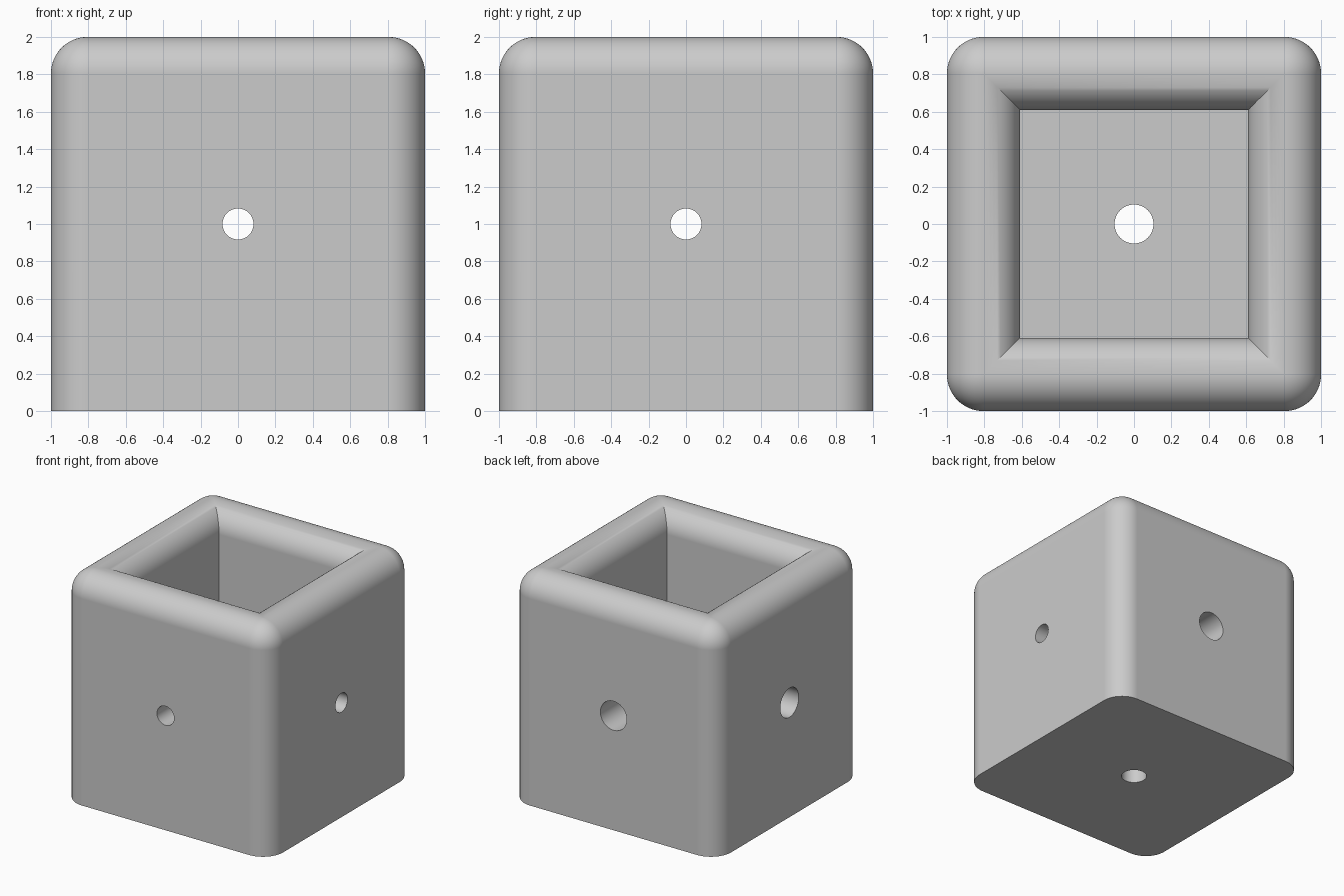
import bpy, bmesh
from math import sin, cos, pi
from mathutils import Matrix, Vector

cube = bpy.data.objects.get("Cube")
if cube:
    bpy.data.objects.remove(cube, do_unlink=True)

R = 0.195            # rim radius, half the wall thickness
MID = 1 - R          # centre line of the walls
FLOOR = 0.39
STEPS = 16

grey = bpy.data.materials.new("light_grey")
grey.use_nodes = True
colour = (0.6, 0.6, 0.6, 1)
grey.diffuse_color = colour
grey.node_tree.nodes["Principled BSDF"].inputs["Base Color"].default_value = colour


def ring(bm, offset, z):
    """Square loop: rounded outside the wall centre line, sharp inside it."""
    verts = []
    for corner in range(4):
        turn = Matrix.Rotation(corner * pi / 2, 3, 'Z')
        for i in range(STEPS + 1):
            a = i / STEPS * pi / 2
            if offset > 0:
                p = Vector((MID + offset * cos(a), MID + offset * sin(a), z))
            else:
                p = Vector((MID + offset, MID + offset, z))
            verts.append(bm.verts.new(turn @ p))
    return verts


# Box: outer wall, round rim, inner wall and floor
profile = [(R, 0)]
for i in range(2 * STEPS + 1):
    a = i * pi / (2 * STEPS)
    offset = 0 if i == STEPS else R * cos(a)
    profile.append((offset, 2 - R + R * sin(a)))
profile.append((-R, FLOOR))

bm = bmesh.new()
rings = [ring(bm, d, z) for d, z in profile]
for low, high in zip(rings, rings[1:]):
    n = len(low)
    for i in range(n):
        j = (i + 1) % n
        bm.faces.new((low[i], low[j], high[j], high[i]))
bm.faces.new(rings[0][::-1])
bm.faces.new(rings[-1])
bmesh.ops.remove_doubles(bm, verts=bm.verts, dist=0.0001)
bmesh.ops.recalc_face_normals(bm, faces=bm.faces)
mesh = bpy.data.meshes.new("box")
bm.to_mesh(mesh)
bm.free()
mesh.materials.append(grey)
box = bpy.data.objects.new("box", mesh)
bpy.context.collection.objects.link(box)
bpy.context.view_layer.objects.active = box
box.select_set(True)

# Holes: small at front and +x, large at back and -x, medium in the floor
holes = [((0, -1, 0), 0.083), ((1, 0, 0), 0.083),
         ((0, 1, 0), 0.127), ((-1, 0, 0), 0.127), ((0, 0, -1), 0.104)]
bm = bmesh.new()
for direction, radius in holes:
    d = Vector(direction)
    place = Matrix.Translation(Vector((0, 0, 1)) + d * 0.8)
    spin = d.to_track_quat('Z', 'Y').to_matrix().to_4x4()
    bmesh.ops.create_cone(bm, cap_ends=True, segments=48, radius1=radius,
                          radius2=radius, depth=0.8, matrix=place @ spin)
mesh = bpy.data.meshes.new("hole_cutter")
bm.to_mesh(mesh)
bm.free()
mesh.materials.append(grey)
cutter = bpy.data.objects.new("hole_cutter", mesh)
bpy.context.collection.objects.link(cutter)

cut = box.modifiers.new("holes", 'BOOLEAN')
cut.object = cutter
cut.operation = 'DIFFERENCE'
cut.solver = 'EXACT'
bpy.ops.object.modifier_apply(modifier=cut.name)
bpy.data.objects.remove(cutter, do_unlink=True)

# Smooth rounds with crisp creases and flat walls
bpy.ops.object.shade_smooth_by_angle(angle=pi / 6)
flat = box.modifiers.new("flat_walls", 'WEIGHTED_NORMAL')
flat.keep_sharp = True
